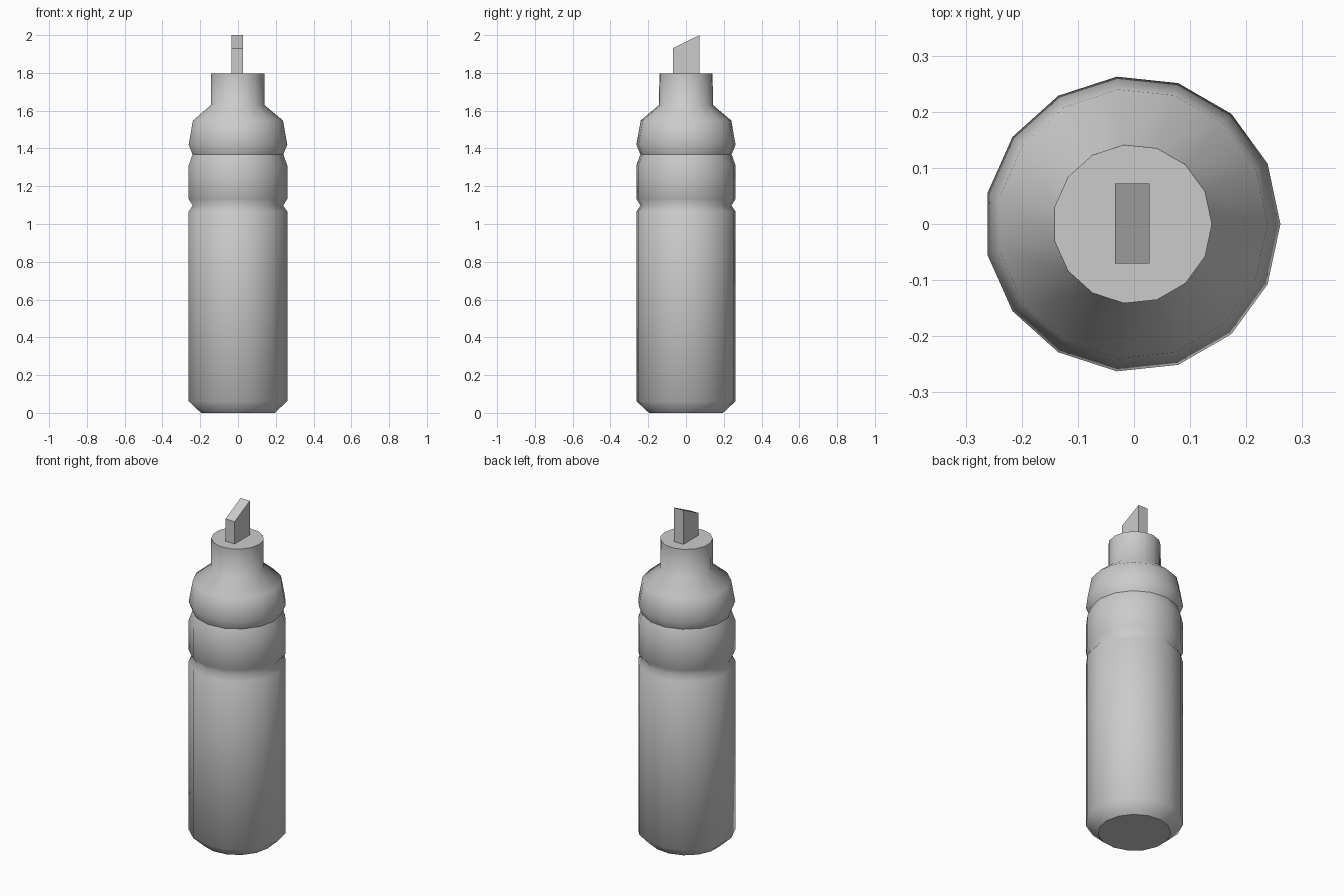
import bpy, bmesh, math

if "Cube" in bpy.data.objects:
    bpy.data.objects.remove(bpy.data.objects["Cube"])

CX = -0.003   # axis of the 15-sided lathe
SIDES = 15


def finish(bm, name):
    bmesh.ops.recalc_face_normals(bm, faces=bm.faces[:])
    mesh = bpy.data.meshes.new(name)
    bm.to_mesh(mesh)
    bm.free()
    obj = bpy.data.objects.new(name, mesh)
    bpy.context.collection.objects.link(obj)
    return obj


def lathe(name, profile):
    """Smooth turned part from (radius, z) points, with flat end discs."""
    bm = bmesh.new()
    rings = []
    for r, z in profile:
        rings.append([bm.verts.new((CX + r * math.cos(2 * math.pi * i / SIDES),
                                    r * math.sin(2 * math.pi * i / SIDES), z))
                      for i in range(SIDES)])
    for low, high in zip(rings, rings[1:]):
        for i in range(SIDES):
            j = (i + 1) % SIDES
            bm.faces.new((low[i], low[j], high[j], high[i])).smooth = True
    bm.faces.new(rings[0][::-1])
    bm.faces.new(rings[-1])
    return finish(bm, name)


# barrel with chamfered foot and grip groove
lathe("barrel", [(0.197, 0), (0.264, 0.062), (0.264, 1.066), (0.242, 1.098),
                 (0.264, 1.132), (0.264, 1.31), (0.243, 1.368)])

# shoulder collar and neck
lathe("shoulder_and_neck", [(0.243, 1.368), (0.264, 1.42), (0.241, 1.548),
                            (0.143, 1.63), (0.142, 1.797)])

# chisel tip: box with the top sloping up towards the back
bm = bmesh.new()
bmesh.ops.create_cube(bm, size=1)
for v in bm.verts:
    top, back = v.co.z > 0, v.co.y > 0
    v.co.x = CX + v.co.x * 0.061
    v.co.y = v.co.y * 0.142 + 0.001
    v.co.z = (2.0 if back else 1.93) if top else 1.79
finish(bm, "chisel_tip")
